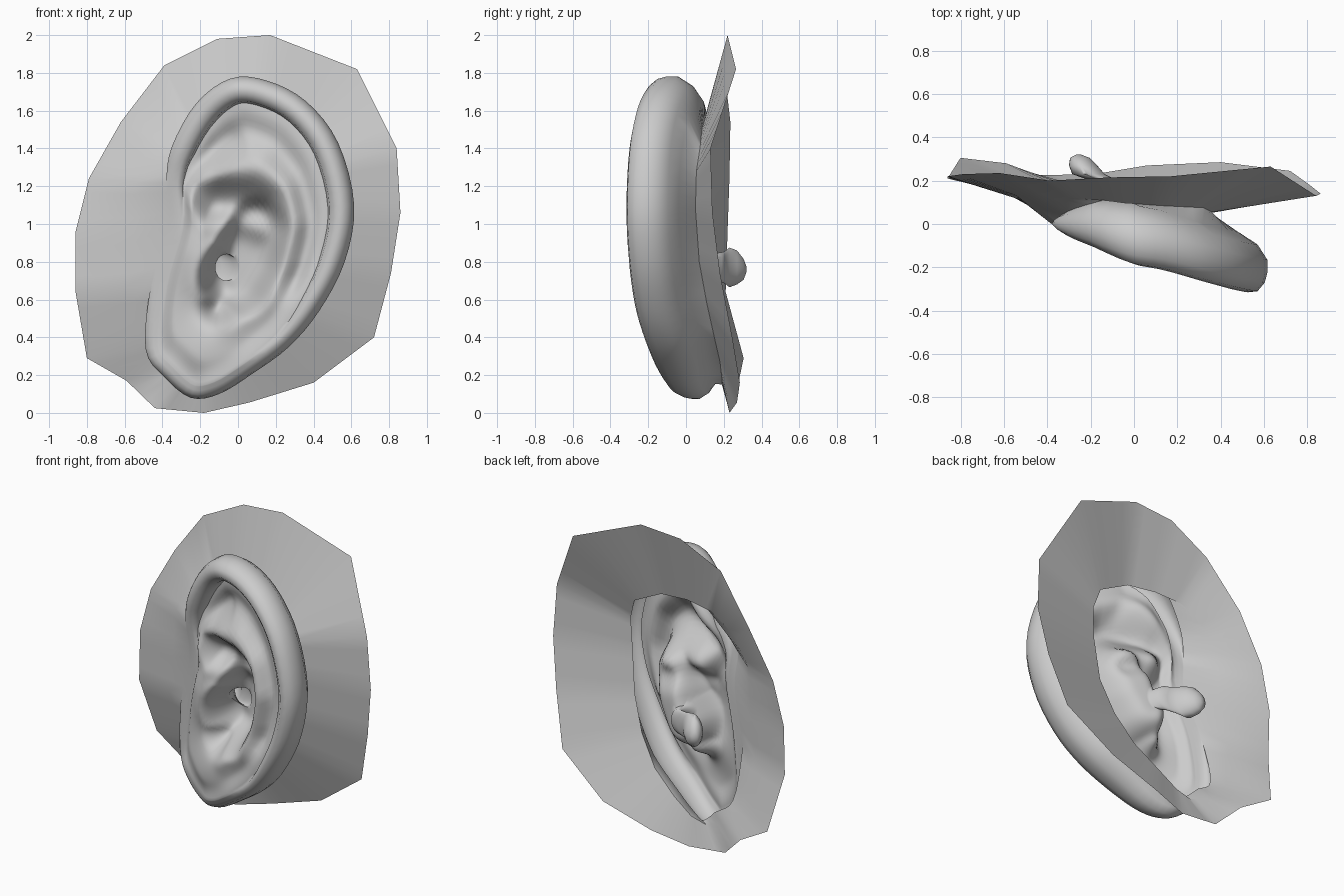
import bpy, bmesh, math
from mathutils import Vector
from mathutils.geometry import intersect_point_line

if "Cube" in bpy.data.objects:
    bpy.data.objects.remove(bpy.data.objects["Cube"])

SUB = 4                                   # samples between control spokes
# Polygonal border of the skin patch (x, y, z), clockwise from the left
BORDER = [(-.86, .22, .96), (-.79, .23, 1.24), (-.62, .235, 1.54), (-.39, .20, 1.84),
          (-.11, .215, 1.98), (.17, .22, 2.0), (.63, .265, 1.82), (.84, .13, 1.40),
          (.86, .14, 1.06), (.81, .18, .74), (.72, .245, .40), (.40, .285, .16),
          (.06, .27, .055), (-.18, .23, 0), (-.44, .225, .025), (-.59, .28, .17),
          (-.80, .305, .29), (-.86, .21, .64)]
# Crease where the ear meets the skin
CREASE = [(-.55, .12, .97), (-.54, .13, 1.22), (-.45, .13, 1.40), (-.27, .12, 1.51),
          (-.08, .10, 1.53), (.12, .085, 1.51), (.32, .075, 1.41), (.36, .055, 1.28),
          (.35, .05, 1.08), (.32, .07, .80), (.24, .11, .58), (.12, .15, .40),
          (-.04, .18, .27), (-.17, .19, .18), (-.28, .19, .15), (-.43, .20, .21),
          (-.54, .20, .34), (-.60, .15, .66)]
# Ear outline with crest depth: x, y, z
OUTLINE = [(-.37, .025, 1.0), (-.38, .0, 1.22), (-.35, -.05, 1.41), (-.22, -.11, 1.64),
           (-.04, -.18, 1.77), (.15, -.21, 1.76), (.36, -.26, 1.65), (.53, -.30, 1.43),
           (.615, -.315, 1.10), (.565, -.30, .80), (.43, -.26, .54), (.27, -.20, .35),
           (.08, -.14, .21), (-.10, -.07, .10), (-.25, -.01, .08), (-.39, .02, .19),
           (-.49, .08, .34), (-.46, .07, .68)]
BACK = [0, 0, .4, .8, 1, 1, 1, 1, 1, 1, 1, 1, .9, .7, .6, .6, .3, 0]  # back wall strength
LIP = [0, .3, .8, 1, 1, 1, 1, 1, 1, .9, .6, .2, 0, 0, 0, 0, 0, 0]     # rolled lip strength
# Helix cross-section: inset from outline, depth behind the crest
RIM_BACK = [(.13, .275), (.045, .22), (0, .15), (0, .09), (.012, .045), (.045, .005)]
RIM_LIP = [(.09, 0), (.13, .04), (.14, .10)]
# Hollows inside the ear: path of (x, z), depth, width, falloff power
HOLLOWS = [
    ([(-.14, 1.42), (.04, 1.54), (.22, 1.47), (.36, 1.27), (.41, 1.0), (.33, .72)], .09, .11, 2),
    ([(-.18, 1.38), (-.08, 1.48)], .12, .12, 2),                      # triangular hollow
    ([(.09, .98), (.05, .82), (-.02, .70)], .26, .16, 4),             # main bowl
    ([(.10, 1.07), (-.08, 1.08)], .15, .14, 2),                       # upper bowl
    ([(-.06, .66), (-.10, .56)], .17, .08, 2),                        # notch
]
# Raised folds, added on top of the hollows
FOLDS = [
    ([(-.16, 1.28), (.10, 1.28), (.25, 1.17), (.30, 1.0), (.27, .8), (.14, .6), (-.03, .48)],
     -.045, .08, 2),                                                  # inner fold
    ([(-.30, 1.15), (-.18, 1.0), (.0, 1.02), (.12, .98)], -.06, .07, 2),
    ([(-.23, .86), (-.21, .72)], -.035, .10, 2),                      # front flap
    ([(-.22, .32), (-.08, .34)], -.03, .14, 2),                       # lobe
]
HUB = Vector((-.06, 0, .77))
# Ear canal: centre x, y, centre z, half width, half height
CANAL = [(-.09, .19, .77, .065, .08), (-.15, .205, .77, .065, .085), (-.21, .23, .77, .075, .105),
         (-.235, .27, .77, .065, .09), (-.25, .305, .76, .045, .055), (-.255, .32, .76, .012, .015)]


def smooth_loop(pts):
    """Closed Catmull-Rom curve through the points."""
    n, out = len(pts), []
    for i in range(n):
        a, b, c, d = (Vector(pts[(i + k) % n]) for k in (-1, 0, 1, 2))
        for s in range(SUB):
            t = s / SUB
            out.append(.5 * (2*b + (c - a)*t + (2*a - 5*b + 4*c - d)*t*t + (3*b - a - 3*c + d)*t**3))
    return out


def linear_loop(pts):
    n = len(pts)
    return [Vector(pts[i]).lerp(Vector(pts[(i + 1) % n]), s / SUB) for i in range(n) for s in range(SUB)]


def weights(vals):
    return [v.x for v in linear_loop([(w, 0, 0) for w in vals])]


def path_distance(p, path):
    best = 9
    for a, b in zip(path, path[1:]):
        a, b = Vector((a[0], 0, a[1])), Vector((b[0], 0, b[1]))
        t = intersect_point_line(p, a, b)[1]
        best = min(best, (p - a.lerp(b, max(0, min(1, t)))).length)
    return best


def relief(x, z):
    p = Vector((x, 0, z))

    def amount(path, depth, width, power):
        return depth * math.exp(-(path_distance(p, path) / width) ** power)
    # Soft maximum of the hollows so overlaps do not add up
    hollow = sum(amount(*h) ** 5 for h in HOLLOWS) ** .2
    return -.12 - .34 * x + hollow + sum(amount(*f) for f in FOLDS)


border, crease, outline = linear_loop(BORDER), linear_loop(CREASE), smooth_loop(OUTLINE)
back, lip = weights(BACK), weights(LIP)
N = len(outline)
inward = []
for i in range(N):
    t = outline[(i + 1) % N] - outline[i - 1]
    inward.append(Vector((t.z, 0, -t.x)).normalized())


def rim_ring(inset, depth, strength):
    """Ring parallel to the outline; without a lip it is tighter and slopes gently forward."""
    ring = []
    for i in range(N):
        a = inset * (.5 + .5 * lip[i])
        ring.append(outline[i] + inward[i] * a
                    + Vector((0, depth * strength[i] - .4 * a * (1 - lip[i]), 0)))
    return ring


# Skin patch and rolled rim
rings = [border, crease]
rings += [[outline[i] + (inward[i] * a + Vector((0, d, 0))) * back[i] for i in range(N)]
          for a, d in RIM_BACK[:2]]
rings += [rim_ring(a, d, back) for a, d in RIM_BACK[2:]]
rings += [rim_ring(a, d, lip) for a, d in RIM_LIP]

# Sculpted interior, shrinking from the lip to the canal mouth
edge = rings[-1]
dirs = [Vector((p.x - HUB.x, 0, p.z - HUB.z)).normalized() for p in edge]
STEPS = 28
for s in range(1, STEPS + 1):
    t, ring = s / STEPS, []
    k = min(1, t / .25)
    k = k * k * (3 - 2 * k)
    for p, d in zip(edge, dirs):
        q = p.lerp(HUB + Vector((d.x * .06, 0, d.z * .07)), t)
        q.y = p.y + (relief(q.x, q.z) - p.y) * k
        ring.append(q)
    rings.append(ring)

# Ear canal ending in a closed bulb
for cx, y, cz, rx, rz in CANAL:
    rings.append([Vector((cx + d.x * rx, y, cz + d.z * rz)) for d in dirs])

bm = bmesh.new()
loops = [[bm.verts.new(p) for p in ring] for ring in rings]
for a, b in zip(loops, loops[1:]):
    for i in range(N):
        j = (i + 1) % N
        bm.faces.new((a[i], a[j], b[j], b[i]))
bm.faces.new(loops[-1])
bmesh.ops.remove_doubles(bm, verts=bm.verts, dist=.0005)
bmesh.ops.recalc_face_normals(bm, faces=bm.faces)
# Outer skin faces the front
bm.faces.ensure_lookup_table()
if bm.faces[0].normal.y > 0:
    bmesh.ops.reverse_faces(bm, faces=bm.faces)
mesh = bpy.data.meshes.new("ear")
bm.to_mesh(mesh)
bm.free()
ear = bpy.data.objects.new("ear", mesh)
bpy.context.collection.objects.link(ear)
bpy.context.view_layer.objects.active = ear
ear.select_set(True)
bpy.ops.object.shade_smooth_by_angle(angle=math.radians(65))
